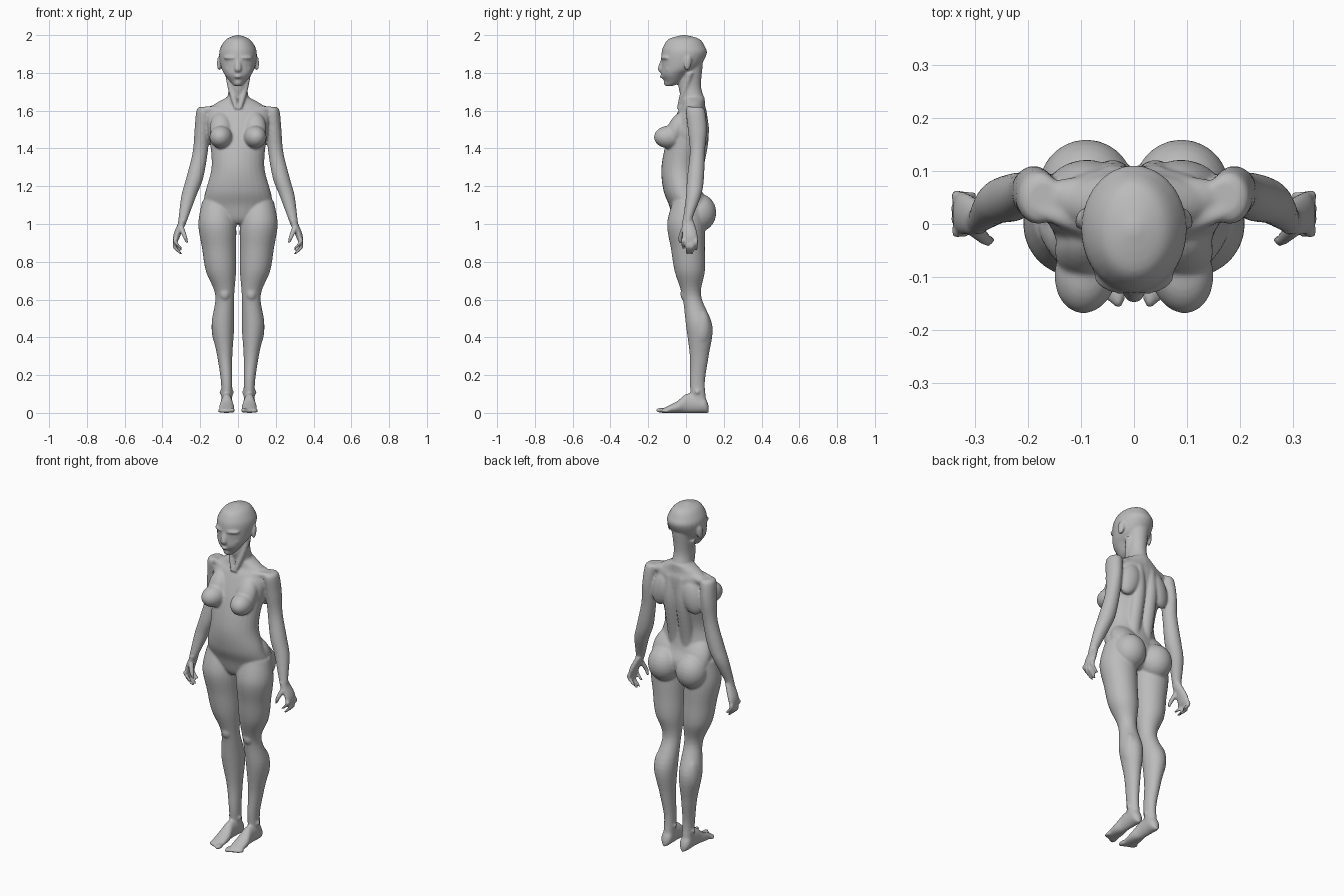
import bpy
import bmesh
from math import cos, sin, pi, radians
from mathutils import Matrix, Vector

default_cube = bpy.data.objects.get("Cube")
if default_cube:
    bpy.data.objects.remove(default_cube, do_unlink=True)

bm = bmesh.new()
MIDDLE, BOTH = (1,), (1, -1)
SEGMENTS, STEPS = 28, 6


def ring(x=0, y=0, z=0, wide=0, deep=None):
    """Elliptical cross-section; round when only one radius is given."""
    return Vector((x, y, z, wide, wide if deep is None else deep))


def spline(rings):
    """Catmull-Rom interpolation through the cross-sections."""
    padded = [rings[0], *rings, rings[-1]]
    result = []
    for before, start, end, after in zip(padded, padded[1:], padded[2:], padded[3:]):
        leave, arrive = (end - before) / 2, (after - start) / 2
        for step in range(STEPS):
            t = step / STEPS
            result.append(start + leave * t
                          + ((end - start) * 3 - leave * 2 - arrive) * t ** 2
                          + ((start - end) * 2 + leave + arrive) * t ** 3)
    return result + [rings[-1]]


def loft(*rings, sides=MIDDLE, along_y=False):
    """Skin smoothly over cross-sections stacked along z, or along y."""
    for side in sides:
        loops = []
        for x, y, z, wide, deep in spline(rings):
            loop = []
            for k in range(SEGMENTS):
                angle = 2 * pi * k / SEGMENTS
                u, v = wide * cos(angle), deep * sin(angle)
                place = (x + u, y, z + v) if along_y else (x + u, y + v, z)
                loop.append(bm.verts.new((side * place[0], *place[1:])))
            loops.append(loop)
        for low, high in zip(loops, loops[1:]):
            for k in range(SEGMENTS):
                bm.faces.new((low[k - 1], low[k], high[k], high[k - 1]))
        bm.faces.new(loops[0])
        bm.faces.new(loops[-1])


def blob(x, y, z, size, sides=BOTH, lean=0, roll=0, turn=0):
    """Ellipsoid muscle or feature, with tilts in degrees about x, y and z."""
    for side in sides:
        matrix = Matrix.Diagonal((side, 1, 1, 1)) @ Matrix.Translation((x, y, z))
        for axis, degrees in zip("XYZ", (lean, roll, turn)):
            matrix = matrix @ Matrix.Rotation(radians(degrees), 4, axis)
        matrix = matrix @ Matrix.Diagonal((*size, 1))
        bmesh.ops.create_uvsphere(bm, u_segments=SEGMENTS, v_segments=SEGMENTS // 2,
                                  radius=1, matrix=matrix)


# Torso
loft(ring(z=1, wide=.03, deep=.05),
     ring(y=.01, z=1.03, wide=.12, deep=.08),
     ring(y=.01, z=1.1, wide=.18, deep=.1),
     ring(y=-.02, z=1.18, wide=.17, deep=.1),
     ring(y=-.03, z=1.3, wide=.14, deep=.1),
     ring(z=1.45, wide=.15, deep=.1),
     ring(y=.03, z=1.58, wide=.17, deep=.08),
     ring(y=.04, z=1.63, wide=.13, deep=.06),
     ring(y=.04, z=1.67, wide=.06))

# Breasts, with the slope above them
blob(x=.09, y=-.09, z=1.46, size=(.06, .08, .06), turn=10)
blob(x=.09, y=-.05, z=1.5, size=(.06, .05, .1), lean=-25)

# Buttocks and the hips above them
blob(x=.09, y=.07, z=1.06, size=(.09, .09, .1))
blob(x=.09, y=.04, z=1.13, size=(.09, .06, .12), lean=25)

# Paired muscles beside the spine
loft(ring(x=.04, y=.03, z=1.12, wide=.04),
     ring(x=.04, y=.04, z=1.23, wide=.04),
     ring(x=.04, y=.08, z=1.45, wide=.04),
     ring(x=.04, y=.08, z=1.6, wide=.03), sides=BOTH)

# Shoulder blades, collar bones, neck slopes and ribs
blob(x=.1, y=.08, z=1.5, size=(.06, .04, .1), roll=-15, turn=-15)
blob(x=.1, y=0, z=1.6, size=(.1, .02, .02), roll=-8, turn=18)
blob(x=.09, y=.05, z=1.61, size=(.1, .04, .03), roll=12)
blob(x=.1, y=.02, z=1.5, size=(.06, .08, .1))

# Neck and its front cords
loft(ring(y=.04, z=1.58, wide=.08, deep=.06),
     ring(y=.04, z=1.65, wide=.06),
     ring(y=.02, z=1.73, wide=.05, deep=.06),
     ring(y=.03, z=1.85, wide=.06))
loft(ring(x=.01, y=-.04, z=1.61, wide=.01),
     ring(x=.03, y=-.01, z=1.7, wide=.02),
     ring(x=.05, y=.02, z=1.8, wide=.02), sides=BOTH)

# Head
loft(ring(y=-.09, z=1.73, wide=.02),
     ring(y=-.07, z=1.75, wide=.04),
     ring(y=-.06, z=1.79, wide=.07),
     ring(y=-.03, z=1.83, wide=.09, deep=.1),
     ring(y=-.01, z=1.9, wide=.1, deep=.12),
     ring(y=-.01, z=1.94, wide=.09, deep=.11),
     ring(y=-.01, z=1.98, wide=.06, deep=.08),
     ring(y=-.01, z=2, wide=.01))

# Brows, cheeks, nose, mouth and chin
blob(x=.04, y=-.11, z=1.88, size=(.04, .02, .01), turn=22)
blob(x=.05, y=-.09, z=1.82, size=(.02, .02, .02))
loft(ring(y=-.12, z=1.8, wide=.01),
     ring(y=-.13, z=1.82, wide=.02),
     ring(y=-.12, z=1.88, wide=.01), along_y=False)
blob(x=0, y=-.12, z=1.78, size=(.02, .02, .01), sides=MIDDLE)
blob(x=0, y=-.1, z=1.75, size=(.02, .02, .02), sides=MIDDLE)

# Ears
blob(x=.1, y=.01, z=1.85, size=(.01, .02, .04), lean=-10, turn=20)

# Legs
loft(ring(x=.11, y=.01, z=1.12, wide=.08),
     ring(x=.11, z=1, wide=.1),
     ring(x=.1, y=.01, z=.87, wide=.09),
     ring(x=.09, y=.02, z=.75, wide=.08),
     ring(x=.07, y=.03, z=.62, wide=.05),
     ring(x=.08, y=.07, z=.46, wide=.06, deep=.07),
     ring(x=.07, y=.07, z=.3, wide=.04, deep=.05),
     ring(x=.06, y=.06, z=.16, wide=.03, deep=.04),
     ring(x=.06, y=.07, z=.04, wide=.03, deep=.04), sides=BOTH)

# Kneecaps, calves and ankle bones
blob(x=.07, y=0, z=.63, size=(.03, .03, .04))
blob(x=.1, y=.08, z=.45, size=(.04, .05, .1))
blob(x=.06, y=.06, z=.11, size=(.04, .02, .02))

# Feet, each as thick as it is high, and toes
for_foot = [(.12, .02, .01), (.1, .04, .03), (.05, .05, .03),
            (0, .05, .03), (-.05, .03, .04), (-.13, .01, .04)]
loft(*(ring(x=.06, y=y, z=half, wide=wide, deep=half) for y, half, wide in for_foot),
     sides=BOTH, along_y=True)
for toe in range(5):
    width = .01 if toe else .014
    blob(x=.03 + toe / 60, y=toe / 150 - .13, z=width,
         size=(width, .03 - toe / 300, width))

# Arms
loft(ring(x=.17, y=.05, z=1.62, wide=.03),
     ring(x=.18, y=.05, z=1.6, wide=.04, deep=.05),
     ring(x=.19, y=.06, z=1.5, wide=.04, deep=.05),
     ring(x=.2, y=.06, z=1.38, wide=.04),
     ring(x=.23, y=.05, z=1.24, wide=.045),
     ring(x=.26, y=.04, z=1.15, wide=.04),
     ring(x=.29, y=.01, z=1.03, wide=.025),
     ring(x=.3, y=.01, z=.99, wide=.02, deep=.03), sides=BOTH)

# Palms and thumbs
loft(ring(x=.29, y=.01, z=1.02, wide=.02, deep=.03),
     ring(x=.32, y=.02, z=.95, wide=.02, deep=.04),
     ring(x=.33, y=.02, z=.91, wide=.014, deep=.04), sides=BOTH)
loft(ring(x=.3, y=-.01, z=.98, wide=.016),
     ring(x=.28, y=-.03, z=.93, wide=.012),
     ring(x=.27, y=-.03, z=.9, wide=.008), sides=BOTH)

# Fingers curl inward from the knuckles
for finger, tip in enumerate((.87, .84, .84, .86)):
    y = finger / 45 - .014
    loft(ring(x=.33, y=y, z=.92, wide=.012),
         ring(x=.335, y=y, z=tip + .04, wide=.012),
         ring(x=.32, y=y, z=tip + .02, wide=.011),
         ring(x=.3, y=y, z=tip, wide=.008), sides=BOTH)

# Fuse the parts into one smooth skin
bmesh.ops.recalc_face_normals(bm, faces=bm.faces)
parts = bpy.data.meshes.new("body_parts")
bm.to_mesh(parts)
bm.free()
body = bpy.data.objects.new("body", parts)
bpy.context.collection.objects.link(body)
remesh = body.modifiers.new("fuse", 'REMESH')
remesh.mode = 'VOXEL'
remesh.voxel_size = .006
relax = body.modifiers.new("relax", 'SMOOTH')
relax.factor, relax.iterations = .5, 7
graph = bpy.context.evaluated_depsgraph_get()
body.data = bpy.data.meshes.new_from_object(body.evaluated_get(graph))
body.modifiers.clear()
bpy.data.meshes.remove(parts)

# Plain grey clay
clay = bpy.data.materials.new("grey clay")
clay.use_nodes = True
clay.diffuse_color = (.5, .5, .5, 1)
clay.node_tree.nodes["Principled BSDF"].inputs["Base Color"].default_value = clay.diffuse_color
body.data.materials.clear()
body.data.materials.append(clay)
body.data.shade_smooth()
